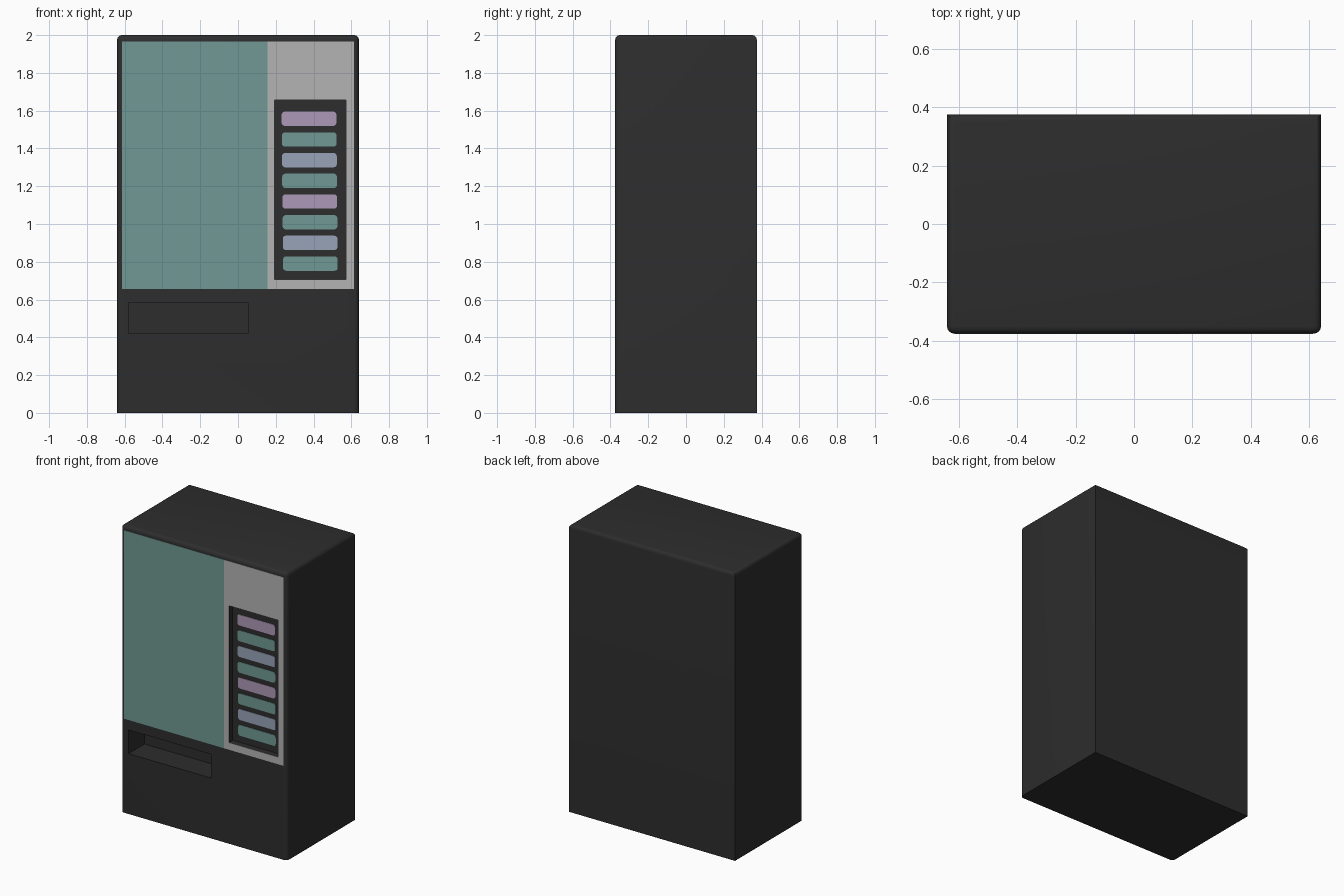
import bpy, bmesh, math

if "Cube" in bpy.data.objects:
    bpy.data.objects.remove(bpy.data.objects["Cube"])


def material(name, rgb):
    m = bpy.data.materials.new(name)
    lin = [((c / 255 + 0.055) / 1.055) ** 2.4 for c in rgb]
    m.diffuse_color = (*lin, 1)
    m.use_nodes = True
    m.node_tree.nodes["Principled BSDF"].inputs["Base Color"].default_value = m.diffuse_color
    return m


CHARCOAL = material("charcoal", (45, 45, 45))
TEAL = material("muted teal", (112, 152, 147))
GREY = material("light grey", (179, 179, 179))
PINK = material("mauve", (174, 153, 183))
BLUE = material("slate blue", (151, 164, 185))


def box(name, x, y, z, mat=None, pick=None, bevel=0, segments=3):
    """Box from (min, max) ranges; edges accepted by pick() are rounded."""
    bm = bmesh.new()
    bmesh.ops.create_cube(bm, size=1)
    for v in bm.verts:
        for i, (lo, hi) in enumerate((x, y, z)):
            v.co[i] = lo if v.co[i] < 0 else hi
    if pick:
        edges = [e for e in bm.edges if pick((e.verts[0].co + e.verts[1].co) / 2)]
        bmesh.ops.bevel(bm, geom=edges, offset=bevel, segments=segments,
                        profile=0.5, affect='EDGES', clamp_overlap=True)
    me = bpy.data.meshes.new(name)
    bm.to_mesh(me)
    bm.free()
    ob = bpy.data.objects.new(name, me)
    bpy.context.collection.objects.link(ob)
    if mat:
        me.materials.append(mat)
    return ob


def activate(ob):
    bpy.ops.object.select_all(action='DESELECT')
    ob.select_set(True)
    bpy.context.view_layer.objects.active = ob


def cut(ob, cutter):
    mod = ob.modifiers.new("cut", 'BOOLEAN')
    mod.operation = 'DIFFERENCE'
    mod.solver = 'EXACT'
    mod.object = cutter
    activate(ob)
    bpy.ops.object.modifier_apply(modifier=mod.name)


W, D, H = 0.64, 0.375, 2.0
FRONT = -D
RECESS = 0.04

# Cabinet: rounded around the top and down the two front edges
cabinet = box("cabinet", (-W, W), (-D, D), (0, H), CHARCOAL,
              lambda c: c.z > H - 0.01 or (c.y < -D + 0.01 and abs(c.x) > W - 0.01),
              0.025, 4)

# Window and control panel plates, nearly flush with the front
plate_y = (FRONT - 0.002, FRONT + 0.003)
box("window", (-0.615, 0.155), plate_y, (0.655, 1.967), TEAL)
panel = box("control_panel", (0.155, 0.613), plate_y, (0.655, 1.967), GREY)

# Delivery slot and button recess
slot_cutter = box("slot_cutter", (-0.58, 0.053), (FRONT - 0.1, FRONT + 0.175), (0.42, 0.585))
recess_cutter = box("recess_cutter", (0.193, 0.572), (FRONT - 0.1, FRONT + RECESS), (0.705, 1.657))
cut(cabinet, slot_cutter)
cut(cabinet, recess_cutter)
cut(panel, recess_cutter)
for c in (slot_cutter, recess_cutter):
    bpy.data.objects.remove(c)

activate(cabinet)
bpy.ops.object.shade_smooth_by_angle(angle=math.radians(35))

# Selection buttons on the back of the recess
for i in range(8):
    z = 1.557 - i * 0.1095
    x = 0.231 + i * 0.001
    back = FRONT + RECESS
    box(f"button_{i + 1}", (x, x + 0.29), (back - 0.003, back + 0.002),
        (z - 0.038, z + 0.038), (PINK, TEAL, BLUE, TEAL)[i % 4],
        lambda c, x=x, z=z: abs(abs(c.z - z) - 0.038) < 1e-3 and abs(abs(c.x - x - 0.145) - 0.145) < 1e-3,
        0.016)
